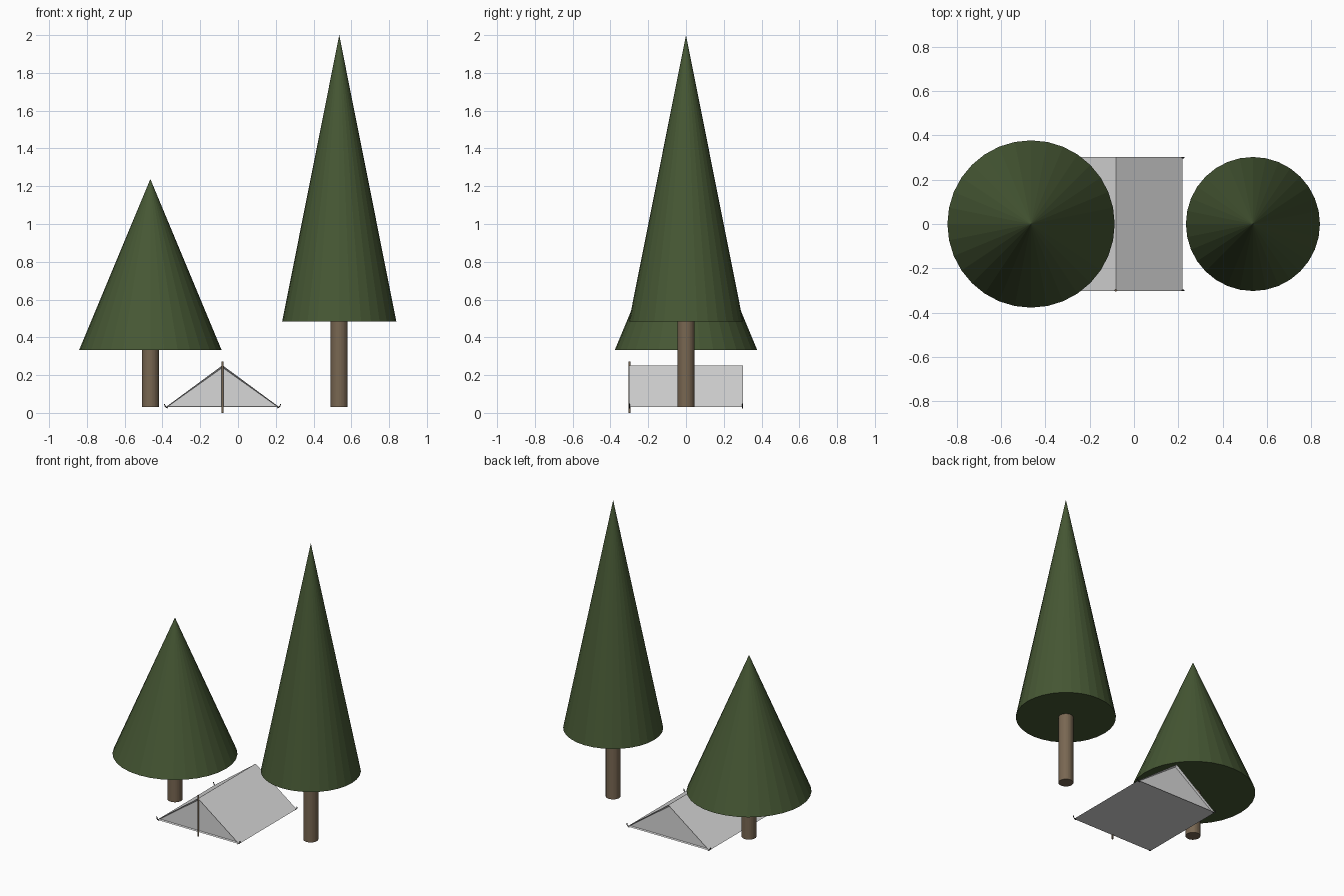
import bpy, bmesh, math
from mathutils import Vector

if "Cube" in bpy.data.objects:
    bpy.data.objects.remove(bpy.data.objects["Cube"])


def material(name, rgb):
    m = bpy.data.materials.new(name)
    m.diffuse_color = (*rgb, 1.0)
    m.use_nodes = True
    m.node_tree.nodes["Principled BSDF"].inputs["Base Color"].default_value = m.diffuse_color
    return m


GREEN = material("pine_green", (0.061, 0.096, 0.034))
BROWN = material("bark_brown", (0.19, 0.135, 0.084))
CANVAS = material("light_grey_canvas", (0.68, 0.68, 0.68))
METAL = material("dark_metal", (0.03, 0.03, 0.03))


def cone(name, x, y, z0, z1, r0, r1, mat, sides=32):
    bpy.ops.mesh.primitive_cone_add(vertices=sides, radius1=r0, radius2=r1,
                                    depth=z1 - z0, location=(x, y, (z0 + z1) / 2))
    ob = bpy.context.object
    ob.name = name
    ob.data.materials.append(mat)
    return ob


# Trees: a trunk and a single cone of foliage each
GROUND = 0.03
for label, x, r, z0, z1 in (("short", -0.464, 0.377, 0.333, 1.238),
                            ("tall", 0.536, 0.302, 0.485, 2.0)):
    cone(label + "_tree_trunk", x, 0, GROUND, z0 + 0.005, 0.045, 0.045, BROWN)
    cone(label + "_tree_foliage", x, 0, z0, z1, r, 0, GREEN)

# Tent: triangular prism with end walls recessed inside a thin rim
TX, HALF_W, HALF_L, TOP = -0.082, 0.301, 0.303, 0.252
bm = bmesh.new()
profile = [(TX - HALF_W, GROUND), (TX + HALF_W, GROUND), (TX, TOP)]
front = bm.faces.new([bm.verts.new((x, -HALF_L, z)) for x, z in profile])
ext = bmesh.ops.extrude_face_region(bm, geom=[front], use_keep_orig=True)
bmesh.ops.translate(bm, vec=(0, 2 * HALF_L, 0),
                    verts=[v for v in ext["geom"] if isinstance(v, bmesh.types.BMVert)])
bmesh.ops.recalc_face_normals(bm, faces=bm.faces)
ends = [f for f in bm.faces if abs(f.normal.y) > 0.9]
bmesh.ops.inset_individual(bm, faces=ends, thickness=0.012, depth=-0.012)
mesh = bpy.data.meshes.new("tent_canvas")
bm.to_mesh(mesh)
bm.free()
mesh.materials.append(CANVAS)
bpy.context.collection.objects.link(bpy.data.objects.new("tent_canvas", mesh))

# Front tent pole
cone("tent_pole", TX, -0.299, 0.0, 0.272, 0.005, 0.005, BROWN, 12)

# Hooked pegs at the four tent corners
for sx, side in ((-1, "left"), (1, "right")):
    for sy, end in ((-1, "front"), (1, "back")):
        curve = bpy.data.curves.new("peg", "CURVE")
        curve.dimensions = "3D"
        curve.bevel_depth = 0.003
        curve.bevel_resolution = 1
        curve.use_fill_caps = True
        spline = curve.splines.new("POLY")
        points = [(-0.012, 0.026), (-0.003, 0.030), (0.004, 0.037), (0.006, 0.048)]
        spline.points.add(len(points) - 1)
        for p, (dx, z) in zip(spline.points, points):
            p.co = (TX + sx * (HALF_W + dx), sy * 0.299, z, 1)
        curve.materials.append(METAL)
        ob = bpy.data.objects.new(f"{end}_{side}_peg", curve)
        bpy.context.collection.objects.link(ob)
